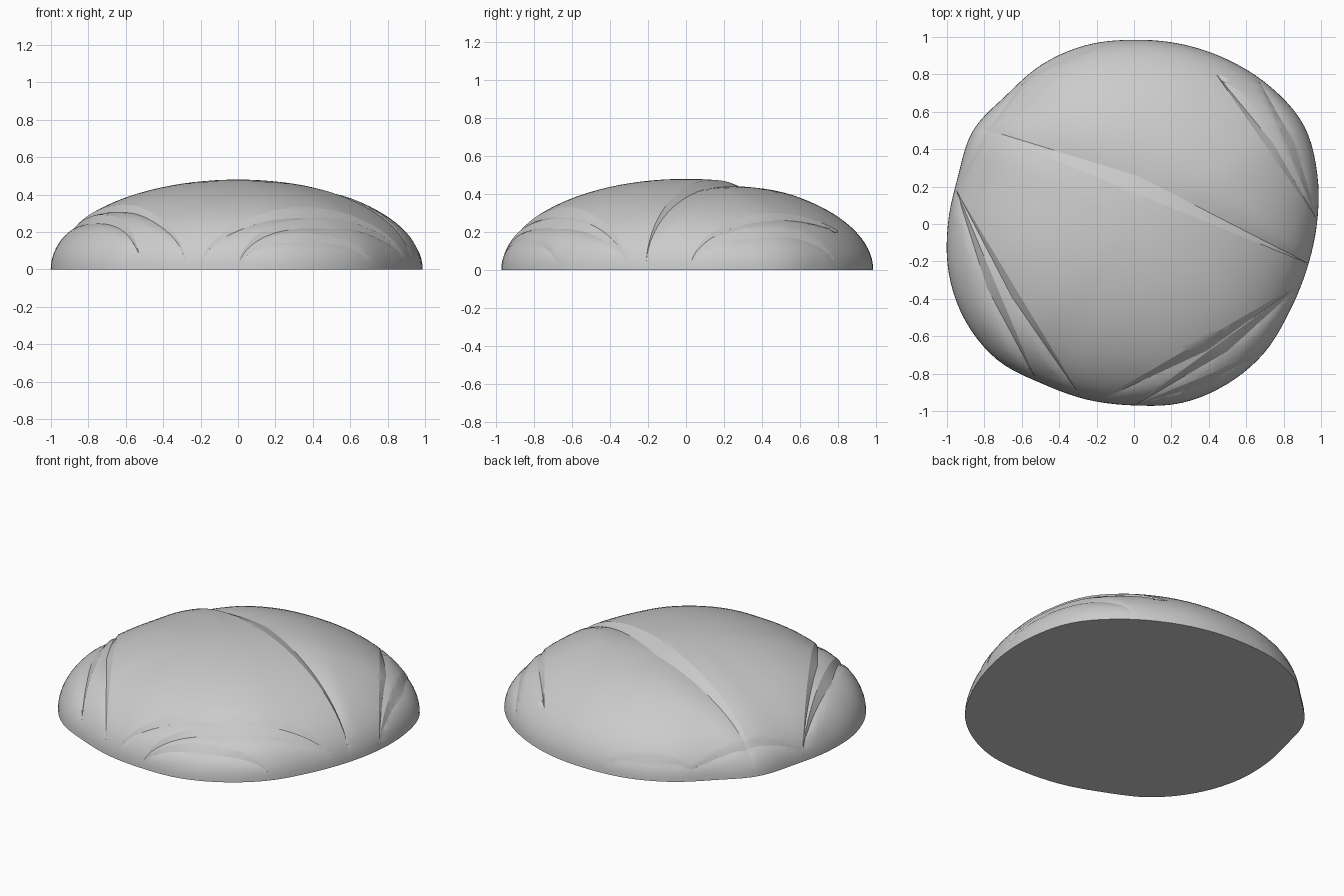
import bpy, bmesh, math
from mathutils import Vector

cube = bpy.data.objects.get("Cube")
if cube:
    bpy.data.objects.remove(cube, do_unlink=True)

HEIGHT = 0.48
SEGMENTS, RINGS = 120, 26

# Footprint radius every 15 degrees, counter-clockwise from +x
RADII = [.978, 1.015, 1.05, 1.035, 1.012, .995, .985, .99, .985, .97, .995, .975,
         .995, 1.025, 1.04, 1.03, .985, .972, .97, .99, .99, .98, .955, .955]

# Folds: start, end, wall width, relative depth; each drops on its outer side
FOLDS = [
    ((.93, -.21), (-.95, .555), .09, .06),
    ((-.95, .18), (-.53, -.82), .05, .10),
    ((-.95, .18), (-.28, -.93), .04, .07),
    ((-.2, -.95), (.92, -.3), .06, .08),
    ((0, -.97), (.92, -.3), .06, .10),
    ((0, -.97), (.7, -.68), .04, .12),
    ((.98, .02), (.44, .8), .04, .07),
    ((.98, .02), (.66, .78), .05, .10),
    ((-.58, .77), (-.12, .97), .03, .10),
    ((-.95, .18), (-.58, .77), .03, .10),
]


def footprint(angle):
    """Smooth closed curve through the footprint radii."""
    n = len(RADII)
    u = angle / math.tau * n
    i, t = int(u), u % 1
    a, b, c, d = (RADII[(i + k) % n] for k in (-1, 0, 1, 2))
    return b + t * ((c - a) + t * ((2*a - 5*b + 4*c - d) + t * (3*b - a - 3*c + d))) / 2


def fold_frame(start, end):
    """Origin, length, direction and outward normal of a fold line."""
    s, e = Vector(start), Vector(end)
    along = (e - s).normalized()
    out = Vector((-along.y, along.x))
    if out.dot(s) < 0:
        out = -out
    return s, e, (e - s).length, along, out


def fold_drop(p, start, end, width, depth):
    """Steep wall just beyond the line, then an easy rise back to the dome."""
    s, e, length, along, out = fold_frame(start, end)
    t, dist = (p - s).dot(along) / length, (p - s).dot(out)
    if dist <= 0 or not 0 < t < 1:
        return 1
    w = width * 2 * min(t, 1 - t)
    if dist < w:
        return 1 - depth * dist / w
    rise = max(0, 1 - (dist - w) / (w * 4))
    return 1 - depth * rise * rise


def cut(bm, a, b):
    """Add an edge line in the vertical plane through two points."""
    d = b - a
    geom = bm.verts[:] + bm.edges[:] + bm.faces[:]
    bmesh.ops.bisect_plane(bm, geom=geom, dist=1e-4,
                           plane_co=(a.x, a.y, 0), plane_no=(-d.y, d.x, 0))


# Dome surface
bm = bmesh.new()
top = bm.verts.new((0, 0, HEIGHT))
rings = []
for r in range(1, RINGS + 1):
    phi = r / RINGS * math.pi / 2
    ring = []
    for k in range(SEGMENTS):
        ang = k / SEGMENTS * math.tau
        rad = footprint(ang) * math.sin(phi)
        z = HEIGHT * math.cos(phi) if r < RINGS else 0
        ring.append(bm.verts.new((rad * math.cos(ang), rad * math.sin(ang), z)))
    rings.append(ring)
for k in range(SEGMENTS):
    j = (k + 1) % SEGMENTS
    bm.faces.new((top, rings[0][k], rings[0][j]))
    for inner, outer in zip(rings, rings[1:]):
        bm.faces.new((inner[k], outer[k], outer[j], inner[j]))

# Cut crisp edges along each fold, then press the folds in
for start, end, width, depth in FOLDS:
    s, e, length, along, out = fold_frame(start, end)
    middle = (s + e) / 2 + out * width
    cut(bm, s, e)
    cut(bm, s, middle)
    cut(bm, middle, e)
for v in bm.verts:
    p = v.co.xy
    for fold in FOLDS:
        v.co.z *= fold_drop(p, *fold)

# Flat underside
bmesh.ops.holes_fill(bm, edges=[e for e in bm.edges if e.is_boundary], sides=0)
bmesh.ops.recalc_face_normals(bm, faces=bm.faces[:])
mesh = bpy.data.meshes.new("folded_dome")
bm.to_mesh(mesh)
bm.free()
dome = bpy.data.objects.new("folded_dome", mesh)
bpy.context.collection.objects.link(dome)

# Single grey material
grey = bpy.data.materials.new("light_grey")
grey.use_nodes = True
colour = (.6, .6, .6, 1)
grey.diffuse_color = colour
grey.node_tree.nodes["Principled BSDF"].inputs["Base Color"].default_value = colour
mesh.materials.append(grey)

bpy.ops.object.select_all(action="DESELECT")
dome.select_set(True)
bpy.context.view_layer.objects.active = dome
bpy.ops.object.shade_smooth_by_angle(angle=math.radians(18))
